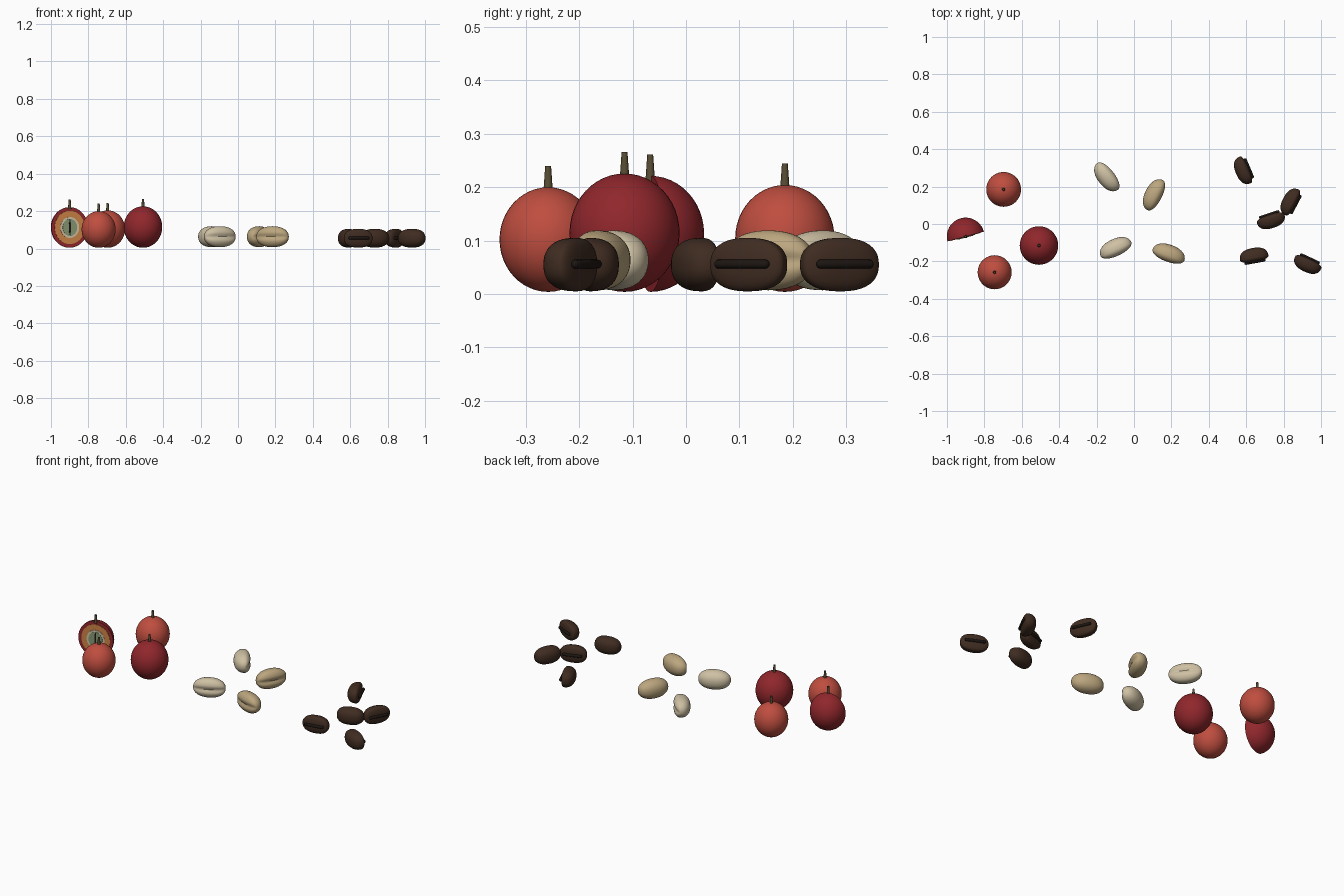
import bpy, bmesh, math
from mathutils import Matrix, Vector

if "Cube" in bpy.data.objects:
    bpy.data.objects.remove(bpy.data.objects["Cube"])


def material(name, rgb):
    m = bpy.data.materials.new(name)
    m.diffuse_color = (*rgb, 1)
    m.use_nodes = True
    m.node_tree.nodes["Principled BSDF"].inputs["Base Color"].default_value = m.diffuse_color
    return m


RED = material("ripe_red", (0.28, 0.02, 0.025))
ORANGE = material("orange_red", (0.52, 0.075, 0.05))
PULP = material("pulp", (0.60, 0.22, 0.06))
CREAM = material("cream", (0.62, 0.53, 0.37))
TAN = material("tan", (0.50, 0.38, 0.21))
GREEN = material("green_bean", (0.24, 0.31, 0.17))
ROAST = material("roast_brown", (0.05, 0.025, 0.015))
DARK = material("crease_dark", (0.012, 0.008, 0.006))
STEM = material("stem_brown", (0.10, 0.075, 0.035))


def finish(bm, name, mat, loc, rot=0.0):
    bmesh.ops.recalc_face_normals(bm, faces=bm.faces)
    me = bpy.data.meshes.new(name)
    bm.to_mesh(me)
    bm.free()
    me.materials.append(mat)
    ob = bpy.data.objects.new(name, me)
    bpy.context.collection.objects.link(ob)
    ob.location = loc
    ob.rotation_euler.z = math.radians(rot)
    bpy.context.view_layer.objects.active = ob
    ob.select_set(True)
    bpy.ops.object.shade_smooth_by_angle(angle=math.radians(40))
    ob.select_set(False)
    return ob


def cherry(name, x, y, r, mat, cut=False, rot=0):
    rz = r * 1.075
    z = rz + 0.004
    bm = bmesh.new()
    bmesh.ops.create_uvsphere(bm, u_segments=40, v_segments=24, radius=1)
    bmesh.ops.scale(bm, vec=(r, r, rz), verts=bm.verts)
    if cut:
        geom = bm.verts[:] + bm.edges[:] + bm.faces[:]
        res = bmesh.ops.bisect_plane(bm, geom=geom, plane_co=(0, 0, 0),
                                     plane_no=(0, -1, 0), clear_outer=True)
        edges = [e for e in res["geom_cut"] if isinstance(e, bmesh.types.BMEdge)]
        bmesh.ops.contextual_create(bm, geom=edges)
    finish(bm, name, mat, (x, y, z), rot)
    # tapered stem
    bm = bmesh.new()
    bmesh.ops.create_cone(bm, cap_ends=True, segments=12,
                          radius1=0.009, radius2=0.0055, depth=0.05)
    finish(bm, name + "_stem", STEM, (x, y, z + rz + 0.015))
    return z


def disc(name, mat, loc, rx, rz, front, rot):
    # thin oval layer lying on the cut face
    bm = bmesh.new()
    bmesh.ops.create_cone(bm, cap_ends=True, segments=40, radius1=1, radius2=1, depth=1)
    bmesh.ops.transform(bm, verts=bm.verts, matrix=Matrix.Translation((0, -front / 2, 0))
                        @ Matrix.Diagonal((rx, front, rz, 1))
                        @ Matrix.Rotation(math.pi / 2, 4, 'X'))
    finish(bm, name, mat, loc, rot)


def bean(name, mat, x, y, rot, length, height, dome, flat, zmin, power, groove=0.0):
    # rounded bean lying on its edge, flatter side facing local -y
    bm = bmesh.new()
    bmesh.ops.create_uvsphere(bm, u_segments=40, v_segments=24, radius=1,
                              matrix=Matrix.Rotation(math.pi / 2, 4, 'Y'))
    shift = (dome - flat) / 2
    for v in bm.verts:
        c = v.co.copy()
        c /= sum(abs(a) ** power for a in c) ** (1 / power)
        py = c.y * (dome if c.y > 0 else flat)
        if c.y < 0:
            py += groove * math.exp(-(c.z / 0.22) ** 2) * -c.y
        v.co = Vector((c.x * length / 2, py - shift, c.z * height / 2))
    finish(bm, name, mat, (x, y, zmin + height / 2), rot)
    return flat + shift


def crease(name, x, y, z, rot, offset, half=0.049, r=0.0085):
    # raised dark bar with rounded ends along the flat side
    bm = bmesh.new()
    bmesh.ops.create_uvsphere(bm, u_segments=16, v_segments=12, radius=r,
                              matrix=Matrix.Rotation(math.pi / 2, 4, 'Y'))
    for v in bm.verts:
        if abs(v.co.x) > 1e-5:
            v.co.x += math.copysign(half, v.co.x)
        v.co.y -= offset
    finish(bm, name, DARK, (x, y, z), rot)


# whole cherries
cherry("cherry_back", -0.697, 0.185, 0.093, ORANGE)
cherry("cherry_front", -0.745, -0.258, 0.091, ORANGE)
cherry("cherry_right", -0.508, -0.115, 0.103, RED)

# halved cherry with its layers
cx, cy, turn = -0.90, -0.067, 15
cz = cherry("cherry_half", cx, cy, 0.101, RED, cut=True, rot=turn)
for name, mat, rx, rz, front in (("pulp_layer", PULP, 0.083, 0.089, 0.002),
                                 ("parchment_layer", CREAM, 0.052, 0.056, 0.004),
                                 ("seed_layer", GREEN, 0.040, 0.046, 0.006),
                                 ("seed_split", DARK, 0.005, 0.043, 0.008)):
    disc(name, mat, (cx, cy, cz), rx, rz, front, turn)

# parchment beans
for i, (x, y, rot, mat) in enumerate(((-0.147, 0.25, 128, CREAM), (0.106, 0.158, 63, TAN),
                                      (-0.10, -0.127, 25, CREAM), (0.187, -0.158, -20, TAN))):
    bean(f"parchment_bean_{i + 1}", mat, x, y, rot, 0.18, 0.112, 0.056, 0.038,
         0.007, 2.2, groove=0.010)

# roasted beans
for i, (x, y, rot) in enumerate(((0.58, 0.283, 113), (0.832, 0.122, 62), (0.735, 0.015, 198),
                                 (0.64, -0.165, 10), (0.925, -0.22, 155))):
    off = bean(f"roasted_bean_{i + 1}", ROAST, x, y, rot, 0.154, 0.10, 0.052, 0.022, 0.005, 2.4)
    crease(f"roasted_crease_{i + 1}", x, y, 0.056, rot, off)
